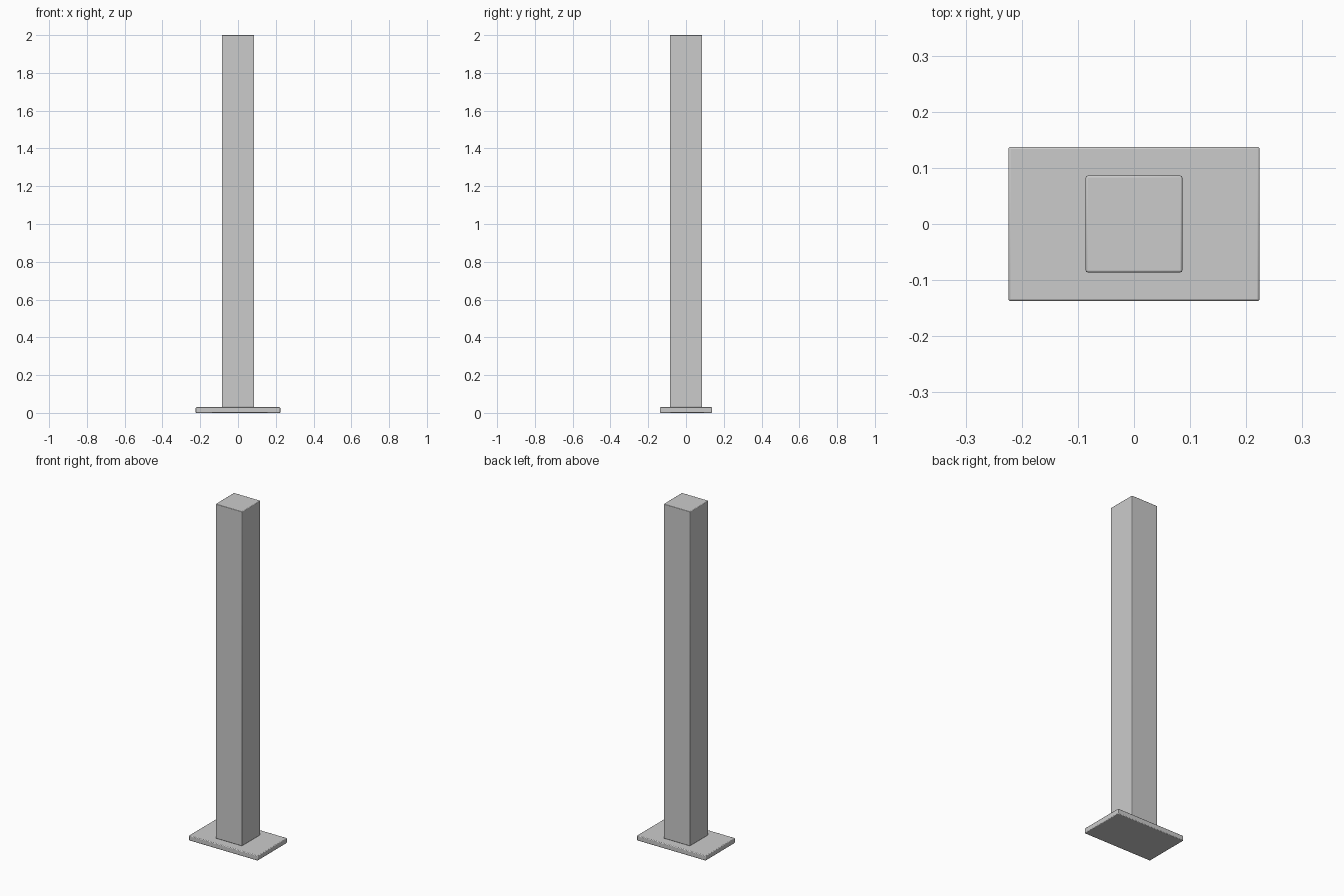
import bpy

if "Cube" in bpy.data.objects:
    bpy.data.objects.remove(bpy.data.objects["Cube"])


def rounded_box(name, size_x, size_y, z_low, z_high, bevel):
    """Box between two heights, with finely eased edges."""
    bpy.ops.mesh.primitive_cube_add(size=1, location=(0, 0, (z_low + z_high) / 2))
    box = bpy.context.object
    box.name = name
    box.scale = (size_x, size_y, z_high - z_low)
    bpy.ops.object.transform_apply(location=False, rotation=False, scale=True)
    mod = box.modifiers.new("eased_edges", "BEVEL")
    mod.width = bevel
    mod.segments = 2
    bpy.ops.object.shade_smooth_by_angle()
    return box


PLATE_TOP = 0.03

# Flat rectangular foot
rounded_box("base_plate", 0.448, 0.275, 0.0, PLATE_TOP, 0.004)

# Tall square post standing on the foot
rounded_box("post", 0.172, 0.172, PLATE_TOP, 2.0, 0.003)
